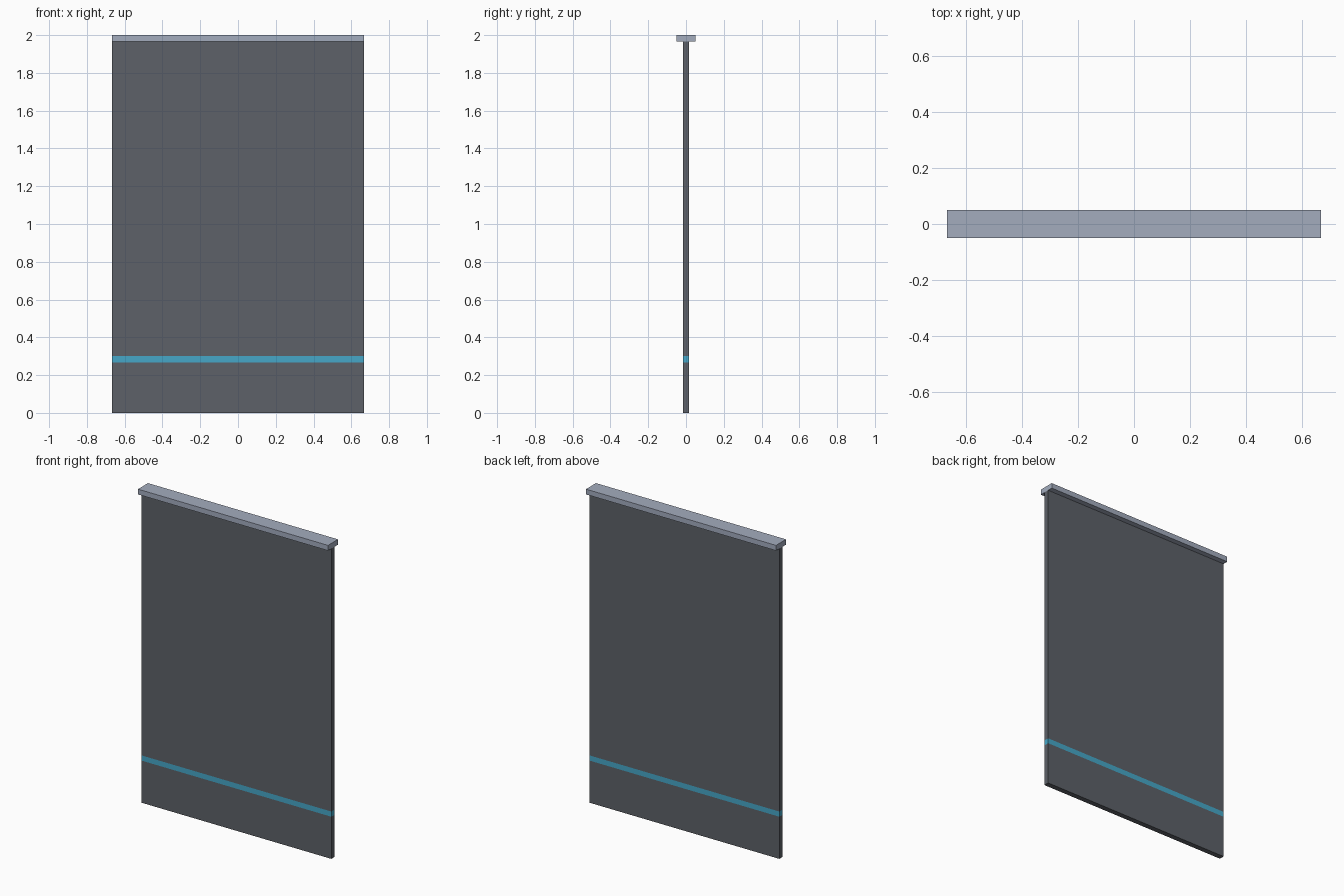
import bpy, bmesh
from mathutils import Matrix, Vector

if "Cube" in bpy.data.objects:
    bpy.data.objects.remove(bpy.data.objects["Cube"])

WIDTH, THICK, HEIGHT = 1.333, 0.0333, 2.0
CAP_DEPTH, CAP_HEIGHT = 0.10, 0.0333
STRIPE_LOW, STRIPE_HIGH = 0.267, 0.30


def material(name, rgb):
    mat = bpy.data.materials.new(name)
    mat.diffuse_color = (*rgb, 1.0)
    mat.use_nodes = True
    mat.node_tree.nodes["Principled BSDF"].inputs["Base Color"].default_value = mat.diffuse_color
    return mat


def box(name, depth, z0, z1, mats, cuts=(), rule=None):
    """Full-width box, optionally cut at heights and coloured by face height."""
    bm = bmesh.new()
    bmesh.ops.create_cube(bm, size=1.0, matrix=Matrix.Translation((0, 0, (z0 + z1) / 2))
                          @ Matrix.Diagonal((WIDTH, depth, z1 - z0, 1)))
    for z in cuts:
        bmesh.ops.bisect_plane(bm, geom=bm.verts[:] + bm.edges[:] + bm.faces[:],
                               plane_co=Vector((0, 0, z)), plane_no=Vector((0, 0, 1)))
    if rule:
        for f in bm.faces:
            f.material_index = rule(f.calc_center_median().z)
    mesh = bpy.data.meshes.new(name)
    bm.to_mesh(mesh)
    bm.free()
    for m in mats:
        mesh.materials.append(m)
    obj = bpy.data.objects.new(name, mesh)
    bpy.context.collection.objects.link(obj)
    return obj


dark = material("dark grey", (0.109, 0.120, 0.138))
blue = material("sky blue", (0.061, 0.386, 0.578))
light = material("light blue grey", (0.366, 0.413, 0.515))

# Upright panel with a stripe wrapping around it
box("panel", THICK, 0, HEIGHT - CAP_HEIGHT, [dark, blue], (STRIPE_LOW, STRIPE_HIGH),
    lambda z: int(STRIPE_LOW < z < STRIPE_HIGH))

# Wider rail along the top
box("top_rail", CAP_DEPTH, HEIGHT - CAP_HEIGHT, HEIGHT, [light])
